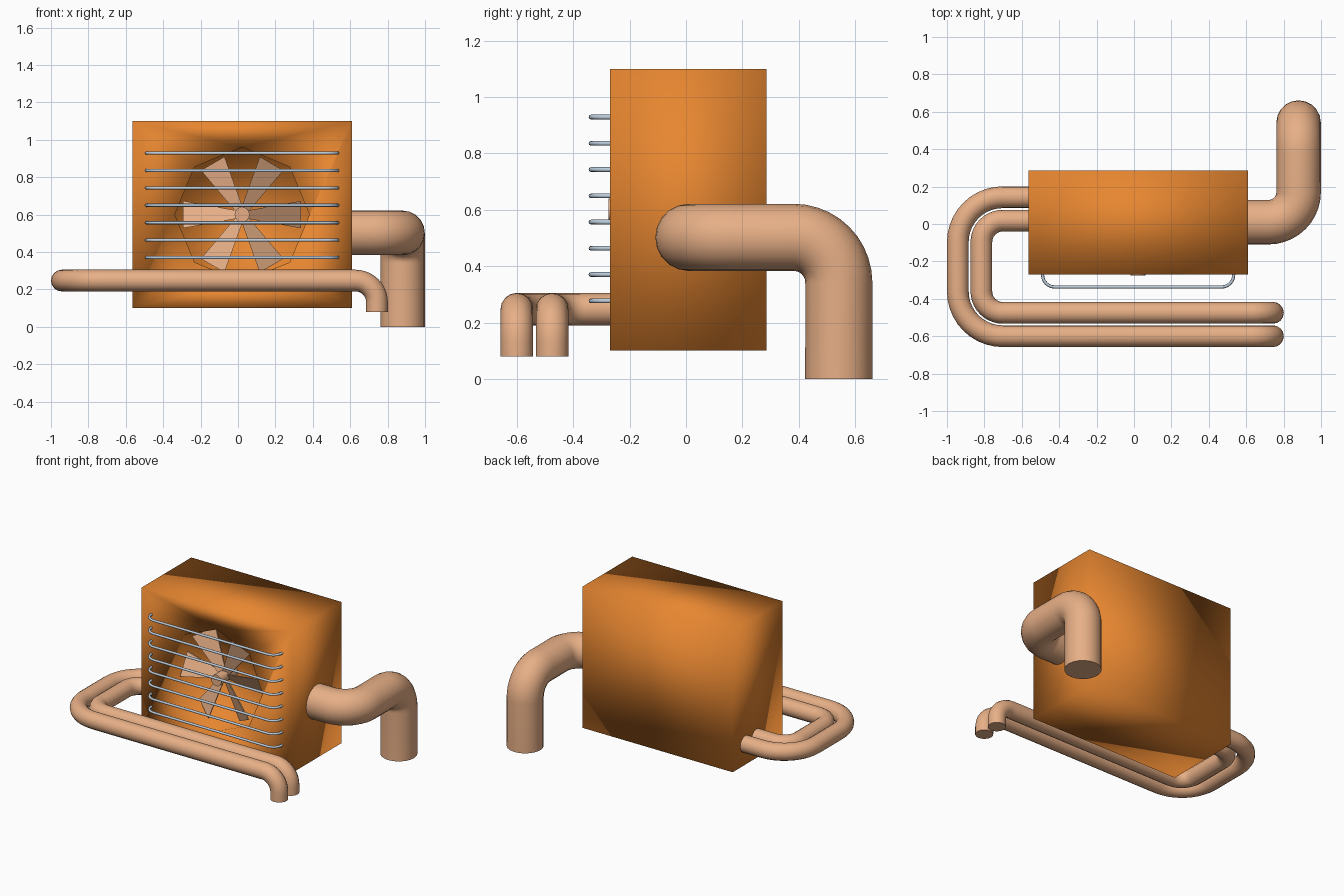
import bpy, bmesh
from math import cos, sin, pi, tan
from mathutils import Vector, Matrix

if "Cube" in bpy.data.objects:
    bpy.data.objects.remove(bpy.data.objects["Cube"], do_unlink=True)


def material(name, rgb):
    mat = bpy.data.materials.new(name)
    mat.use_nodes = True
    mat.diffuse_color = (*rgb, 1)
    mat.node_tree.nodes["Principled BSDF"].inputs["Base Color"].default_value = (*rgb, 1)
    return mat


ORANGE = material("orange paint", (0.8, 0.24, 0.03))
COPPER = material("pale copper", (0.8, 0.43, 0.24))
STEEL = material("steel wire", (0.5, 0.6, 0.7))


def add_object(name, mesh, mat, angle=None):
    mesh.materials.clear()
    mesh.materials.append(mat)
    obj = bpy.data.objects.new(name, mesh)
    bpy.context.collection.objects.link(obj)
    if angle:
        bpy.ops.object.select_all(action='DESELECT')
        obj.select_set(True)
        bpy.context.view_layer.objects.active = obj
        bpy.ops.object.shade_smooth_by_angle(angle=angle)
    return obj


def from_bmesh(name, bm, mat, angle=None):
    bmesh.ops.recalc_face_normals(bm, faces=bm.faces)
    mesh = bpy.data.meshes.new(name)
    bm.to_mesh(mesh)
    bm.free()
    return add_object(name, mesh, mat, angle)


def rounded(points, radius, steps):
    """Replace each right-angled corner of a path with an arc."""
    pts = [Vector(p) for p in points]
    path = [pts[0]]
    for a, b, c in zip(pts, pts[1:], pts[2:]):
        into, out = (b - a).normalized(), (c - b).normalized()
        centre = b - into * radius + out * radius
        for i in range(steps + 1):
            t = pi / 2 * i / steps
            path.append(centre - out * radius * cos(t) + into * radius * sin(t))
    return path + [pts[-1]]


def tube(name, path, radius, mat, resolution=6):
    curve = bpy.data.curves.new(name + "_path", 'CURVE')
    curve.dimensions = '3D'
    curve.bevel_depth = radius
    curve.bevel_resolution = resolution
    curve.use_fill_caps = True
    spline = curve.splines.new('POLY')
    spline.points.add(len(path) - 1)
    for point, co in zip(spline.points, path):
        point.co = (*co, 1)
    temp = bpy.data.objects.new(name + "_temp", curve)
    bpy.context.collection.objects.link(temp)
    graph = bpy.context.evaluated_depsgraph_get()
    mesh = bpy.data.meshes.new_from_object(temp.evaluated_get(graph))
    bpy.data.objects.remove(temp, do_unlink=True)
    bm = bmesh.new()
    bm.from_mesh(mesh)
    bmesh.ops.remove_doubles(bm, verts=bm.verts, dist=0.0005)
    return from_bmesh(name, bm, mat, 0.9)


# Casing: a box whose front has an octagonal fan recess, softly shaded all over
X0, X1, FRONT, BACK, Z0, Z1 = -0.565, 0.61, -0.27, 0.285, 0.1, 1.1
CX, CZ, HOLE, DEPTH = 0.022, 0.6, 0.36, 0.18
bm = bmesh.new()
corners = [(X1, Z1), (X0, Z1), (X0, Z0), (X1, Z0)]
front = [bm.verts.new((x, FRONT, z)) for x, z in corners]
back = [bm.verts.new((x, BACK, z)) for x, z in corners]


def octagon(y):
    return [bm.verts.new((CX + HOLE * cos(i * pi / 4), y, CZ + HOLE * sin(i * pi / 4)))
            for i in range(8)]


rim, floor = octagon(FRONT), octagon(FRONT + DEPTH)
for i in range(4):
    j = (i + 1) % 4
    bm.faces.new((front[i], front[j], back[j], back[i]))
    k = 2 * i + 1
    bm.faces.new((front[i], front[j], rim[(k + 2) % 8], rim[(k + 1) % 8], rim[k]))
bm.faces.new(back)
bm.faces.new(floor)
for i in range(8):
    j = (i + 1) % 8
    bm.faces.new((rim[i], rim[j], floor[j], floor[i]))
casing = from_bmesh("casing", bm, ORANGE)
for face in casing.data.polygons:
    face.use_smooth = True

# Fan: six pitched, tapering blades
bm = bmesh.new()
for n in range(6):
    turn = Matrix.Rotation(n * pi / 3, 4, 'Y')
    place = Matrix.Translation((CX, FRONT + 0.085, CZ)) @ turn
    layers = []
    for offset in (-0.005, 0.005):
        outline = ((0.02, -0.02), (0.315, -0.073), (0.315, 0.073), (0.02, 0.02))
        layers.append([bm.verts.new(place @ Vector((r, offset - w * tan(0.5), w)))
                       for r, w in outline])
    near, far = layers
    bm.faces.new(near)
    bm.faces.new(far)
    for i in range(4):
        j = (i + 1) % 4
        bm.faces.new((near[i], near[j], far[j], far[i]))
from_bmesh("fan_blades", bm, COPPER)

# Fan hub and shaft
bm = bmesh.new()
bmesh.ops.create_cone(bm, cap_ends=True, segments=16, radius1=0.04, radius2=0.04,
                      depth=DEPTH + 0.005,
                      matrix=Matrix.Translation((CX, FRONT + DEPTH / 2 - 0.0025, CZ))
                      @ Matrix.Rotation(pi / 2, 4, 'X'))
from_bmesh("fan_hub", bm, COPPER, 0.7)

# Guard: eight bent wires across the front
for n in range(8):
    z = 0.277 + n * 0.0931
    wire = rounded([(-0.489, FRONT + 0.01, z), (-0.489, -0.337, z),
                    (0.533, -0.337, z), (0.533, FRONT + 0.01, z)], 0.065, 6)
    tube(f"guard_wire_{n + 1}", wire, 0.0085, STEEL, 2)

# Two nested coolant pipes looping round the right side and along the front
Z = 0.247
for name, y_in, x_out, y_front, bend in (("outer_pipe", 0.143, -0.942, -0.6, 0.24),
                                         ("inner_pipe", 0.018, -0.816, -0.475, 0.115)):
    loop = rounded([(X0 + 0.03, y_in, Z), (x_out, y_in, Z),
                    (x_out, y_front, Z), (0.4, y_front, Z)], bend, 10)
    drop = rounded([(0.4, y_front, Z), (0.743, y_front, Z), (0.743, y_front, 0.08)], 0.115, 10)
    tube(name, loop[:-1] + drop[1:], 0.058, COPPER)

# Wide exhaust pipe turning back and then down to the ground
duct = rounded([(X1 - 0.03, 0.01, 0.502), (0.88, 0.01, 0.502),
                (0.88, 0.542, 0.502), (0.88, 0.542, 0)], 0.16, 10)
tube("exhaust_pipe", duct, 0.119, COPPER, 8)
